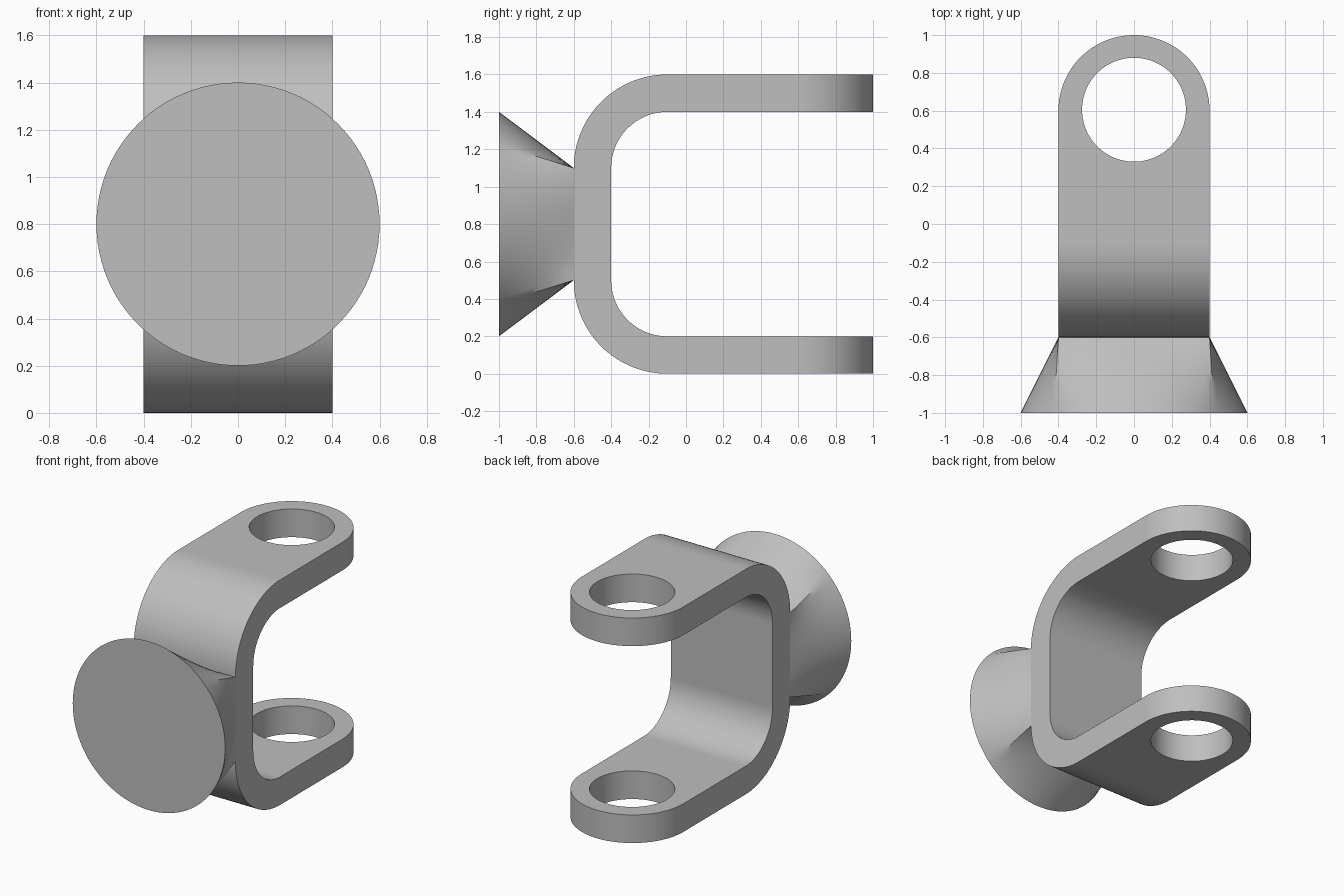
import bpy
import bmesh
import math
from mathutils import Vector

cube = bpy.data.objects.get("Cube")
if cube:
    bpy.data.objects.remove(cube, do_unlink=True)

# Single plain grey material
grey = bpy.data.materials.new("plain grey")
grey.use_nodes = True
colour = (0.52, 0.52, 0.52, 1.0)
grey.diffuse_color = colour
grey.node_tree.nodes["Principled BSDF"].inputs["Base Color"].default_value = colour

MID = 0.8        # height of the symmetry plane
HALF_W = 0.4     # half width of the fork
BEND = 32        # segments per quarter bend


def arc(cx, cy, r, a0, a1, n):
    """Points along a circular arc, angles in degrees."""
    return [(cx + r * math.cos(math.radians(a0 + (a1 - a0) * i / n)),
             cy + r * math.sin(math.radians(a0 + (a1 - a0) * i / n)))
            for i in range(n + 1)]


def prism(name, points, axis, low, high):
    """Extrude a closed outline along x (outline in y, z) or z (outline in x, y)."""
    bm = bmesh.new()
    place = (lambda p: (low, *p)) if axis == "x" else (lambda p: (*p, low))
    face = bm.faces.new([bm.verts.new(place(p)) for p in points])
    ext = bmesh.ops.extrude_face_region(bm, geom=[face])
    shift = Vector((high - low, 0, 0) if axis == "x" else (0, 0, high - low))
    bmesh.ops.translate(bm, vec=shift,
                        verts=[g for g in ext["geom"] if isinstance(g, bmesh.types.BMVert)])
    return finish(name, bm)


def finish(name, bm):
    bmesh.ops.recalc_face_normals(bm, faces=bm.faces)
    mesh = bpy.data.meshes.new(name)
    bm.to_mesh(mesh)
    bm.free()
    mesh.materials.append(grey)
    obj = bpy.data.objects.new(name, mesh)
    bpy.context.collection.objects.link(obj)
    return obj


def select_only(obj):
    bpy.ops.object.select_all(action="DESELECT")
    obj.select_set(True)
    bpy.context.view_layer.objects.active = obj


def cut(obj, cutter, operation):
    """Apply a boolean and discard its cutter."""
    cutter.hide_render = True
    mod = obj.modifiers.new("cut", "BOOLEAN")
    mod.operation, mod.object, mod.solver = operation, cutter, "EXACT"
    select_only(obj)
    bpy.ops.object.modifier_apply(modifier=mod.name)
    bpy.data.objects.remove(cutter, do_unlink=True)


def smooth(obj):
    """Smooth the curved faces and keep the flat ones flat."""
    select_only(obj)
    bpy.ops.object.shade_smooth_by_angle(angle=math.radians(30))
    for f in obj.data.polygons:
        if max(abs(c) for c in f.normal) > 0.99999:
            f.use_smooth = False


# Fork: U-shaped band with concentric bends
outer = arc(-0.1, 1.1, 0.5, 90, 180, BEND) + arc(-0.1, 0.5, 0.5, 180, 270, BEND)
inner = arc(-0.1, 0.5, 0.3, 270, 180, BEND) + arc(-0.1, 1.1, 0.3, 180, 90, BEND)
band = [(1.1, 1.6)] + outer + [(1.1, 0.0), (1.1, 0.2)] + inner + [(1.1, 1.4)]
fork = prism("fork", band, "x", -0.6, 0.6)

# Trim the fork to its width with rounded arm ends, then bore both arms
plan = [(-HALF_W, -0.8), (HALF_W, -0.8)] + arc(0, 0.6, HALF_W, 0, 180, 64)
cut(fork, prism("arm_outline", plan, "z", -0.2, 1.8), "INTERSECT")
bore = arc(0, 0.605, 0.275, 0, 360, 96)[:-1]
cut(fork, prism("arm_bore", bore, "z", -0.2, 1.8), "DIFFERENCE")
smooth(fork)

# Base: loft from a round disc to the rectangular back of the fork
SIDE, RINGS = 24, 12
corners = [(HALF_W, -0.3), (HALF_W, 0.3), (-HALF_W, 0.3), (-HALF_W, -0.3)]
pairs = []
for k in range(4):
    a, b = Vector(corners[k]), Vector(corners[(k + 1) % 4])
    for i in range(SIDE):
        t = i / SIDE
        ang = math.radians(-45 + 90 * (k + t))
        pairs.append((Vector((math.cos(ang), math.sin(ang))) * 0.6, a.lerp(b, t)))

bm = bmesh.new()
rings = []
for r in range(RINGS + 1):
    t = r / RINGS
    pts = [c.lerp(q, t) for c, q in pairs]
    rings.append([bm.verts.new((p.x, -1 + 0.4 * t, MID + p.y)) for p in pts])
for lo, hi in zip(rings, rings[1:]):
    for i in range(len(lo)):
        j = (i + 1) % len(lo)
        bm.faces.new((lo[i], lo[j], hi[j], hi[i]))
bm.faces.new(rings[0])
bm.faces.new(rings[-1])
smooth(finish("round_base", bm))
